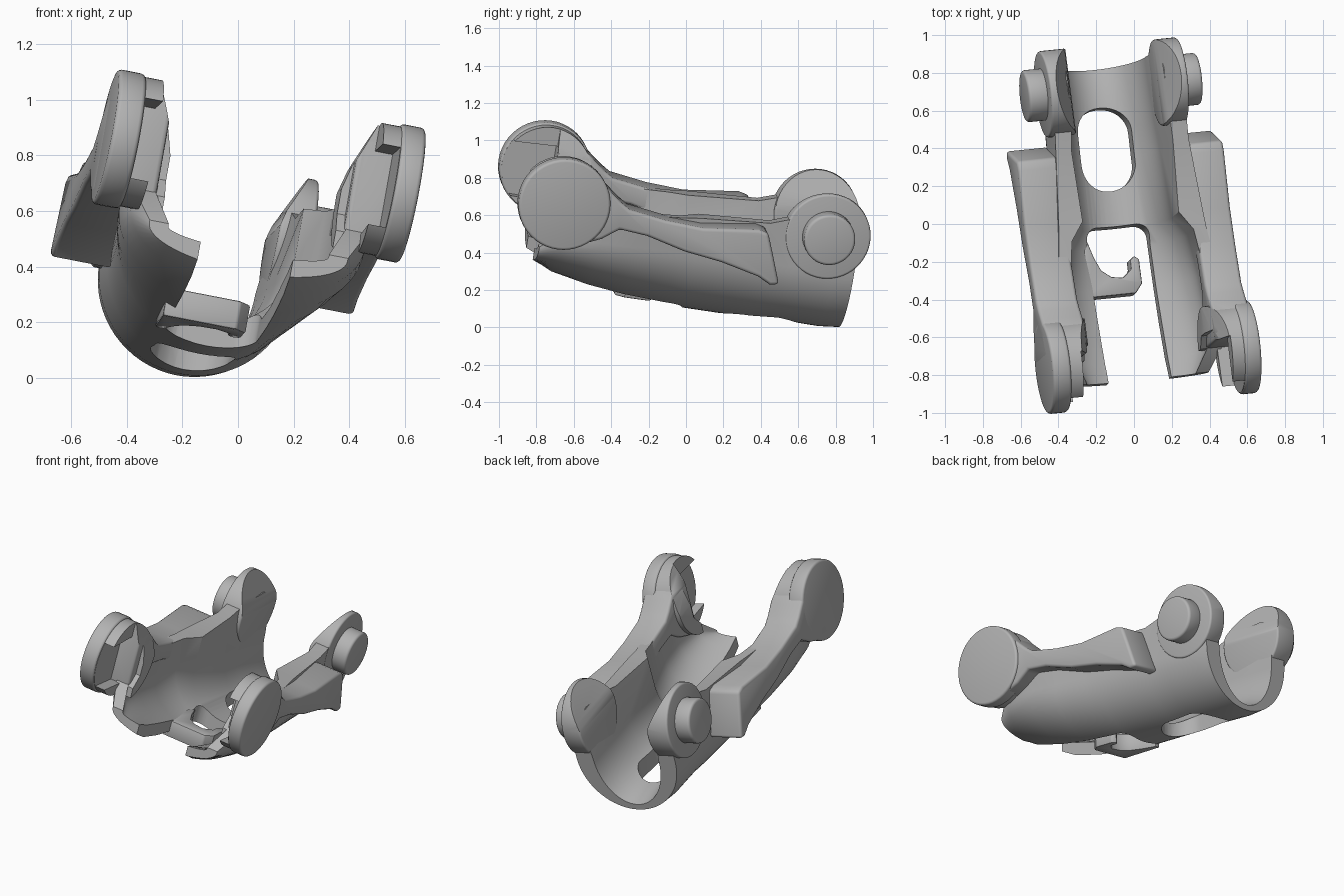
import bpy, bmesh, math
from mathutils import Matrix, Vector

if "Cube" in bpy.data.objects:
    bpy.data.objects.remove(bpy.data.objects["Cube"])

# Tilted frame of the whole bracket: length runs along its own y axis
ax = Vector((0.98, 0.1, -0.19)).normalized()
ay = Vector((-0.118, 0.983, -0.138))
ay = (ay - ax * ay.dot(ax)).normalized()
az = ax.cross(ay)
FRAME = Matrix.Translation((-0.015, 0.02, 0.66)) @ Matrix((ax, ay, az)).transposed().to_4x4()

grey = bpy.data.materials.new("plain grey")
grey.diffuse_color = (0.45, 0.45, 0.45, 1)
grey.use_nodes = True
grey.node_tree.nodes["Principled BSDF"].inputs["Base Color"].default_value = grey.diffuse_color


def add(name, bm):
    bmesh.ops.recalc_face_normals(bm, faces=bm.faces)
    me = bpy.data.meshes.new(name)
    bm.to_mesh(me)
    bm.free()
    ob = bpy.data.objects.new(name, me)
    bpy.context.collection.objects.link(ob)
    me.materials.append(grey)
    return ob


def prism(name, pts, axis, lo, hi):
    """Extrude a closed outline: axis x takes (y, z), y takes (x, z), z takes (x, y)."""
    bm = bmesh.new()
    put = {'x': lambda p, h: (h, p[0], p[1]), 'y': lambda p, h: (p[0], h, p[1]),
           'z': lambda p, h: (p[0], p[1], h)}[axis]
    a = [bm.verts.new(put(p, lo)) for p in pts]
    b = [bm.verts.new(put(p, hi)) for p in pts]
    bm.faces.new(a)
    bm.faces.new(b)
    for i in range(len(pts)):
        j = (i + 1) % len(pts)
        bm.faces.new((a[i], a[j], b[j], b[i]))
    return add(name, bm)


def circle(cy, cz, r, n=48):
    return [(cy + r * math.cos(2 * math.pi * i / n), cz + r * math.sin(2 * math.pi * i / n))
            for i in range(n)]


def rounded(x0, x1, y0, y1, r, n=8):
    pts = []
    for k, (cx, cy) in enumerate([(x1 - r, y1 - r), (x0 + r, y1 - r), (x0 + r, y0 + r), (x1 - r, y0 + r)]):
        for i in range(n + 1):
            a = math.pi / 2 * (k + i / n)
            pts.append((cx + r * math.cos(a), cy + r * math.sin(a)))
    return pts


def apply_all(ob):
    bpy.context.view_layer.objects.active = ob
    for m in list(ob.modifiers):
        bpy.ops.object.modifier_apply(modifier=m.name)


def cut(ob, cutter):
    m = ob.modifiers.new("cut", 'BOOLEAN')
    m.operation, m.object, m.solver = 'DIFFERENCE', cutter, 'EXACT'
    apply_all(ob)
    bpy.data.objects.remove(cutter)


def bevel(ob, width, segs=3):
    m = ob.modifiers.new("bevel", 'BEVEL')
    m.width, m.segments, m.limit_method, m.angle_limit = width, segs, 'ANGLE', math.radians(40)
    apply_all(ob)


def slope_cut(ob, side, y0, y1, pts):
    """Shave the inward side of a part so it leans outward towards its top."""
    cut(ob, prism("slope_cutter", [(side * x, z) for x, z in pts], 'y', y0, y1))


# Trough: lofted U section (y, half width, bottom, arc centre, rim, side wall, floor)
stations = [(-.81, .365, -.40, -.29, -.28, .07, .07), (-.7, .43, -.455, -.22, -.16, .08, .08),
            (-.5, .45, -.50, -.2, -.04, .08, .08), (-.3, .43, -.53, -.2, -.02, .07, .07),
            (-.08, .40, -.55, -.2, -.01, .07, .07), (.02, .39, -.555, -.2, 0, .13, .09),
            (.4, .36, -.56, -.2, .02, .115, .08), (.55, .355, -.55, -.2, .07, .12, .08),
            (.78, .355, -.555, -.2, .09, .125, .07), (.89, .345, -.545, -.2, .06, .115, .035)]
N = 16
bm = bmesh.new()
rings = []
for y, w, b, zc, rim, t, floor in stations:
    def arc(ww, bb, top):
        pts = [(-top, rim)]
        for i in range(2 * N + 1):
            a = math.pi / 2 * (i / N - 1)
            pts.append((ww * math.sin(a), zc - (zc - bb) * math.cos(a)))
        return pts + [(top, rim)]
    lean = .03 if y > .1 else 0
    sec = arc(w, b, w) + arc(w - t, b + floor, w - t + lean)[::-1]
    rings.append([bm.verts.new((x, y, z)) for x, z in sec])
n = len(rings[0])
for r, s in zip(rings, rings[1:]):
    for i in range(n):
        j = (i + 1) % n
        bm.faces.new((r[i], r[j], s[j], s[i]))
for r in (rings[0], rings[-1]):
    for i in range(n // 2 - 1):
        bm.faces.new((r[i], r[i + 1], r[n - 2 - i], r[n - 1 - i]))
trough = add("trough", bm)
cut(trough, prism("hole_cutter", rounded(-.145, .145, .23, .68, .14), 'z', -1, -.3))
cut(trough, prism("slot_cutter", rounded(-.17, .17, -1.2, .04, .07), 'z', -1, -.1))
parts = [trough]

# Side arm outline, from the front disc to the stepped rear end
arm_pts = [(-.70, .19), (-.6, .18), (-.497, .1), (-.44, .055), (-.385, .02), (-.18, -.012), (.025, -.025),
           (.321, .008), (.375, -.005), (.415, -.11), (.475, -.272), (.425, -.28),
           (.358, -.245), (.149, -.195), (-.058, -.165), (-.267, -.11), (-.42, -.095),
           (-.507, -.16), (-.6, -.2), (-.7, -.2)]


def span(side, a, b):
    return min(side * a, side * b), max(side * a, side * b)


# side, name, outer reach of arm, disc, boss, peg
for side, tag, arm_x, disc_x, boss_x, peg_x in ((-1, "left", .57, .57, .385, .485),
                                                (1, "right", .545, .56, .36, .455)):
    lean = [(.2, -.02), (.312, -.02), (.338, .08), (.405, .25), (.405, .4), (.2, .4)]
    arm = prism(tag + "_arm", arm_pts, 'x', *span(side, .345, arm_x))
    bevel(arm, .018)
    slope_cut(arm, side, -1.1, -.3, lean)
    # Front disc with a notched inner layer
    disc = prism(tag + "_front_disc", circle(-.737, 0, .247), 'x', *span(side, .47, disc_x))
    bevel(disc, .015)
    inner = prism(tag + "_inner_disc", circle(-.737, 0, .237), 'x', *span(side, .315, .475))
    cut(inner, prism("notch_cutter", [(-1.1, -.15), (-.7, -.17), (-.64, -.1), (-.64, .1), (-.7, .14), (-1.1, .13)],
                     'x', *span(side, .3, .4695)))
    cut(inner, prism("step_cutter", [(-1.1, -.3), (-.70, -.3), (-.70, .3), (-1.1, .3)], 'x', *span(side, .25, .405)))
    slope_cut(inner, side, -1.1, -.3, lean)
    # Rear boss with a sloping inner face, and its peg
    boss = prism(tag + "_rear_boss", circle(.718, -.01, .23), 'x', *span(side, .235, boss_x))
    bevel(boss, .012)
    slope_cut(boss, side, .3, 1.1, [(.1, .0), (.234, .0), (.25, .06), (boss_x - .03, .23), (boss_x - .03, .4), (.1, .4)])
    peg = prism(tag + "_peg", circle(.718, -.01, .138), 'x', *span(side, boss_x - .02, peg_x))
    bevel(peg, .016)
    parts += [arm, disc, inner, boss, peg]

# Hooked tongue across the bottom slot
hook = prism("hook", [(-.21, -.33), (.06, -.33), (.1, -.28), (.1, -.15), (.075, -.13), (.05, -.15),
                      (.05, -.2), (0, -.24), (-.06, -.23), (-.11, -.19), (-.14, -.12), (-.165, -.03),
                      (-.2, -.03)], 'z', -.535, -.43)
bevel(hook, .008, 2)
parts.append(hook)

# Place every part and shade smooth with crisp edges
for ob in parts:
    ob.data.transform(FRAME)
    ob.select_set(True)
bpy.context.view_layer.objects.active = trough
bpy.ops.object.shade_smooth_by_angle(angle=math.radians(35))
